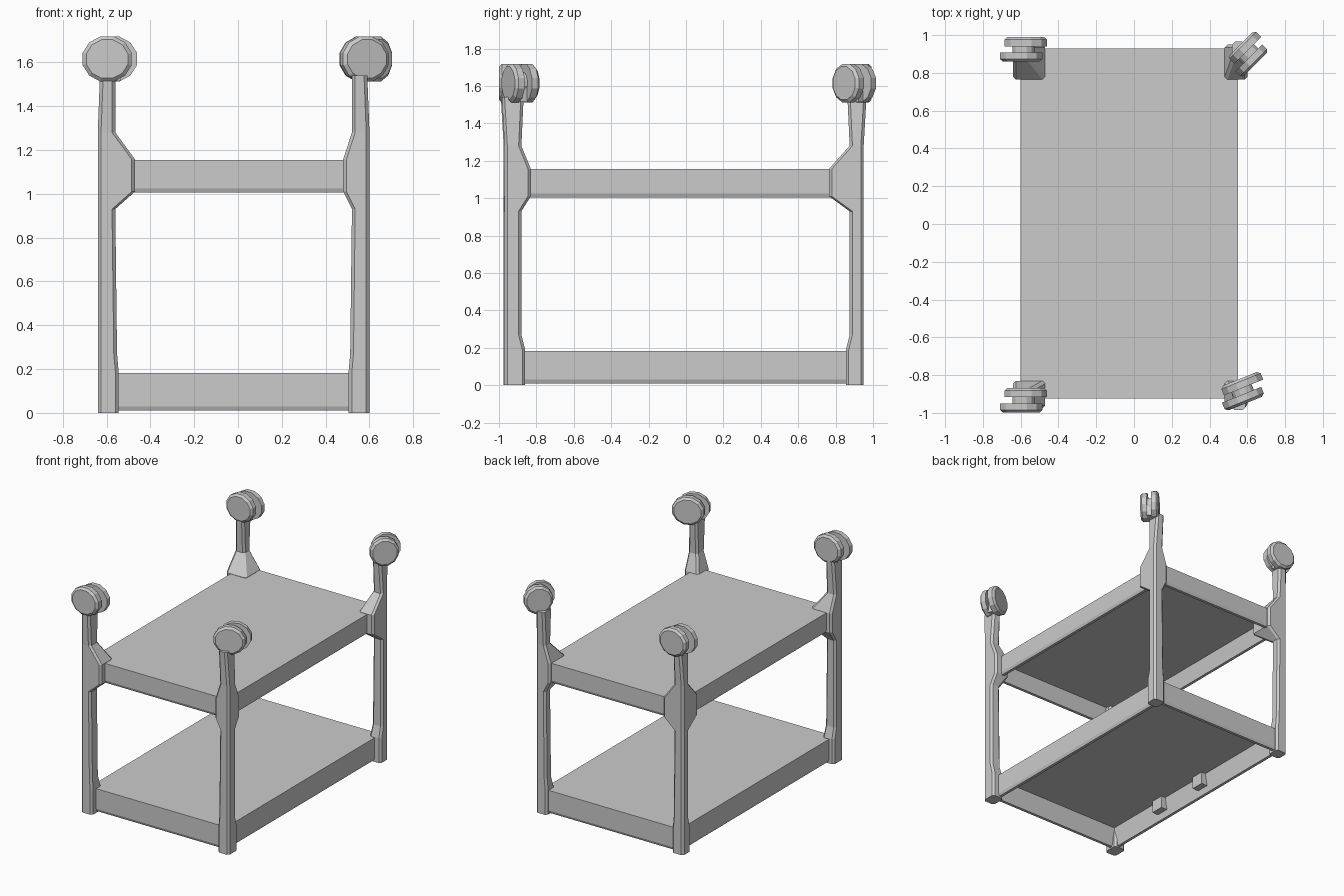
import bpy, bmesh, math
from mathutils import Matrix, Vector

if "Cube" in bpy.data.objects:
    bpy.data.objects.remove(bpy.data.objects["Cube"])


def finish(bm, name):
    bmesh.ops.recalc_face_normals(bm, faces=bm.faces)
    me = bpy.data.meshes.new(name)
    bm.to_mesh(me)
    bm.free()
    ob = bpy.data.objects.new(name, me)
    bpy.context.collection.objects.link(ob)
    return ob


def add_box(bm, lo, hi):
    lo, hi = Vector(lo), Vector(hi)
    m = Matrix.Translation((lo + hi) / 2) @ Matrix.Diagonal((*(hi - lo), 1))
    bmesh.ops.create_cube(bm, size=1, matrix=m)


def loft(bm, rings, close_ends=True):
    loops = [[bm.verts.new(p) for p in r] for r in rings]
    n = len(loops[0])
    for a, b in zip(loops, loops[1:]):
        for i in range(n):
            j = (i + 1) % n
            bm.faces.new((a[i], a[j], b[j], b[i]))
    if close_ends:
        bm.faces.new(loops[0])
        bm.faces.new(loops[-1])


# Trays: flat deck on top, hollow underneath with sloping inner rim walls
X0, X1, Y0, Y1 = -0.60, 0.55, -0.925, 0.93


def rect(inset, z):
    return [(X0 + inset, Y0 + inset, z), (X1 - inset, Y0 + inset, z),
            (X1 - inset, Y1 - inset, z), (X0 + inset, Y1 - inset, z)]


def tray(name, bottom, top):
    bm = bmesh.new()
    loft(bm, [rect(0, top), rect(0, bottom + 0.02), rect(0.008, bottom),
              rect(0.03, bottom), rect(0.055, top - 0.03)])
    return finish(bm, name)


tray("lower_tray", 0.01, 0.183)
tray("upper_tray", 1.005, 1.155)

# Stiffening ribs inside the lower tray
bm = bmesh.new()
for y in (-0.35, 0.10):
    add_box(bm, (X0 + 0.02, y - 0.05, 0.06), (X0 + 0.09, y + 0.05, 0.17))
finish(bm, "lower_tray_ribs")


# Corner posts: one lofted column each, flaring into gussets at the upper tray
def post(name, ox, oy, ix, iy, gx, gy):
    sx, sy = math.copysign(1, ox), math.copysign(1, oy)

    def ring(z, ax, ay, bx, by):
        c = 0.015
        return [(ax, ay - sy * c, z), (ax - sx * c, ay, z),
                (bx + sx * c, ay, z), (bx, ay - sy * c, z),
                (bx, by + sy * c, z), (bx + sx * c, by, z),
                (ax - sx * c, by, z), (ax, by + sy * c, z)]

    bm = bmesh.new()
    loft(bm, [
        ring(0.0, ox, oy, ix - sx * 0.015, iy - sy * 0.02),
        ring(0.19, ox, oy, ix - sx * 0.015, iy - sy * 0.02),
        ring(0.27, ox, oy, ix - sx * 0.008, iy),
        ring(0.93, ox, oy, ix, iy),
        ring(1.01, ox, oy, gx, gy),
        ring(1.157, ox, oy, gx, gy),
        ring(1.28, ox, oy, ix, iy),
        ring(1.54, ox - sx * 0.01, oy + sy * 0.015, ix, iy - sy * 0.012)])
    finish(bm, name)


post("front_left_post", -0.64, -0.975, -0.56, -0.88, -0.47, -0.83)
post("front_right_post", 0.60, -0.97, 0.52, -0.88, 0.48, -0.83)
post("back_left_post", -0.64, 0.95, -0.56, 0.875, -0.47, 0.765)
post("back_right_post", 0.60, 0.95, 0.52, 0.875, 0.48, 0.765)


# Twin-wheel casters: two low-poly discs with an open slot over a hub
def caster(name, x, y, angle, half_width):
    bm = bmesh.new()

    def disc(profile, dx, rx, rz):
        n = 12
        loft(bm, [[(dx + rx * s * math.cos(2 * math.pi * (i + 0.5) / n), t,
                    rz * s * math.sin(2 * math.pi * (i + 0.5) / n))
                   for i in range(n)] for t, s in profile])

    for side in (-1, 1):
        disc([(side * 0.016, 1.0), (side * 0.052, 1.0), (side * 0.066, 0.85)],
             side * 0.012, half_width - 0.012, 0.107)
    disc([(-0.02, 1), (0.02, 1)], 0, 0.06, 0.06)
    add_box(bm, (-0.05, -0.02, -0.10), (0.05, 0.02, 0.0))
    ob = finish(bm, name)
    ob.location = (x, y, 1.615)
    ob.rotation_euler.z = math.radians(angle)


caster("front_left_caster", -0.585, -0.933, 0, 0.128)
caster("back_left_caster", -0.585, 0.925, 0, 0.128)
caster("front_right_caster", 0.575, -0.885, 22, 0.128)
caster("back_right_caster", 0.605, 0.90, 45, 0.115)
